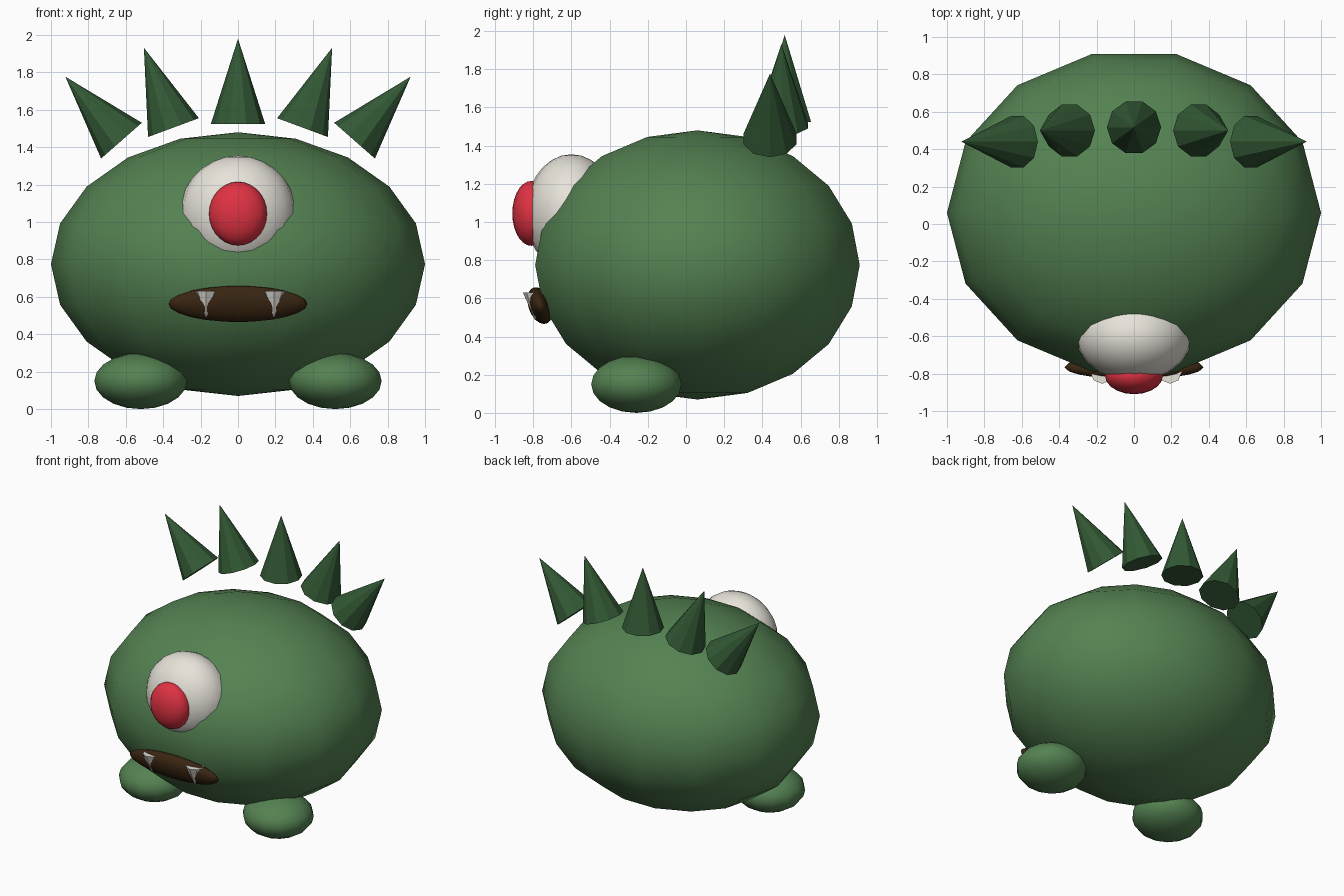
import bpy, bmesh, math
from mathutils import Matrix, Vector, Euler

if "Cube" in bpy.data.objects:
    bpy.data.objects.remove(bpy.data.objects["Cube"])


def material(name, rgb):
    m = bpy.data.materials.new(name)
    m.diffuse_color = (*rgb, 1)
    m.use_nodes = True
    m.node_tree.nodes["Principled BSDF"].inputs["Base Color"].default_value = m.diffuse_color
    return m


GREEN = material("body_green", (0.089, 0.223, 0.084))
DARK = material("dark_green", (0.033, 0.100, 0.036))
WHITE = material("off_white", (0.80, 0.77, 0.70))
RED = material("red", (0.74, 0.032, 0.055))
BROWN = material("dark_brown", (0.042, 0.019, 0.006))

# quarter turn so that a vertex column lies on the x axis
TURN = Matrix.Rotation(math.pi / 2, 4, 'Z')


def finish(name, bm, mat, matrix, smooth):
    bm.transform(matrix)
    bmesh.ops.recalc_face_normals(bm, faces=bm.faces)
    me = bpy.data.meshes.new(name)
    bm.to_mesh(me)
    bm.free()
    me.materials.append(mat)
    for p in me.polygons:
        p.use_smooth = smooth
    ob = bpy.data.objects.new(name, me)
    bpy.context.collection.objects.link(ob)
    return ob


def ellipsoid(name, center, radii, mat, seg, rings, tilt=0.0):
    bm = bmesh.new()
    bmesh.ops.create_uvsphere(bm, u_segments=seg, v_segments=rings, radius=1)
    matrix = (Matrix.Translation(center) @ Matrix.Rotation(tilt, 4, 'X')
              @ Matrix.Diagonal((*radii, 1)) @ TURN)
    return finish(name, bm, mat, matrix, True)


def cone(name, base, radius, height, angle, mat, sides):
    # cone whose base centre is at base, leaned about the y axis
    bm = bmesh.new()
    bmesh.ops.create_cone(bm, cap_ends=True, segments=sides, radius1=radius,
                          radius2=0, depth=height)
    bmesh.ops.remove_doubles(bm, verts=bm.verts, dist=1e-5)
    matrix = (Matrix.Translation(base) @ Matrix.Rotation(angle, 4, 'Y')
              @ Matrix.Translation((0, 0, height / 2)) @ TURN)
    return finish(name, bm, mat, matrix, False)


# body
ellipsoid("body", (0, 0.06, 0.775), (1.0, 0.872, 0.705), GREEN, 14, 10)

# single eye and pupil
ellipsoid("eyeball", (0, -0.60, 1.045), (0.31, 0.24, 0.31), WHITE, 20, 14)
ellipsoid("pupil", (0, -0.81, 1.045), (0.155, 0.10, 0.17), RED, 20, 14)

# mouth, leaning with the belly
ellipsoid("mouth", (0, -0.765, 0.562), (0.372, 0.06, 0.10), BROWN, 20, 12, 0.35)

# fangs pointing down
for i, x in enumerate((-0.17, 0.192)):
    cone(f"fang_{i + 1}", (x, -0.79, 0.63), 0.064, 0.145, math.pi, WHITE, 8)

# feet
for side, s in (("left", -1), ("right", 1)):
    ellipsoid(f"{side}_foot", (s * 0.52, -0.26, 0.15), (0.248, 0.243, 0.15), GREEN, 14, 10)

# fan of spikes floating above the head
SPIKES = [(0, 0.517, 1.525, 0), (0.345, 0.50, 1.505, 0.355), (0.623, 0.44, 1.435, 0.72)]
for i, (x, y, z, a) in enumerate(SPIKES):
    for s in ((1,) if x == 0 else (-1, 1)):
        cone(f"spike_{i}_{'right' if s > 0 else 'left'}", (s * x, y, z),
             0.145, 0.455, s * a, DARK, 10)
